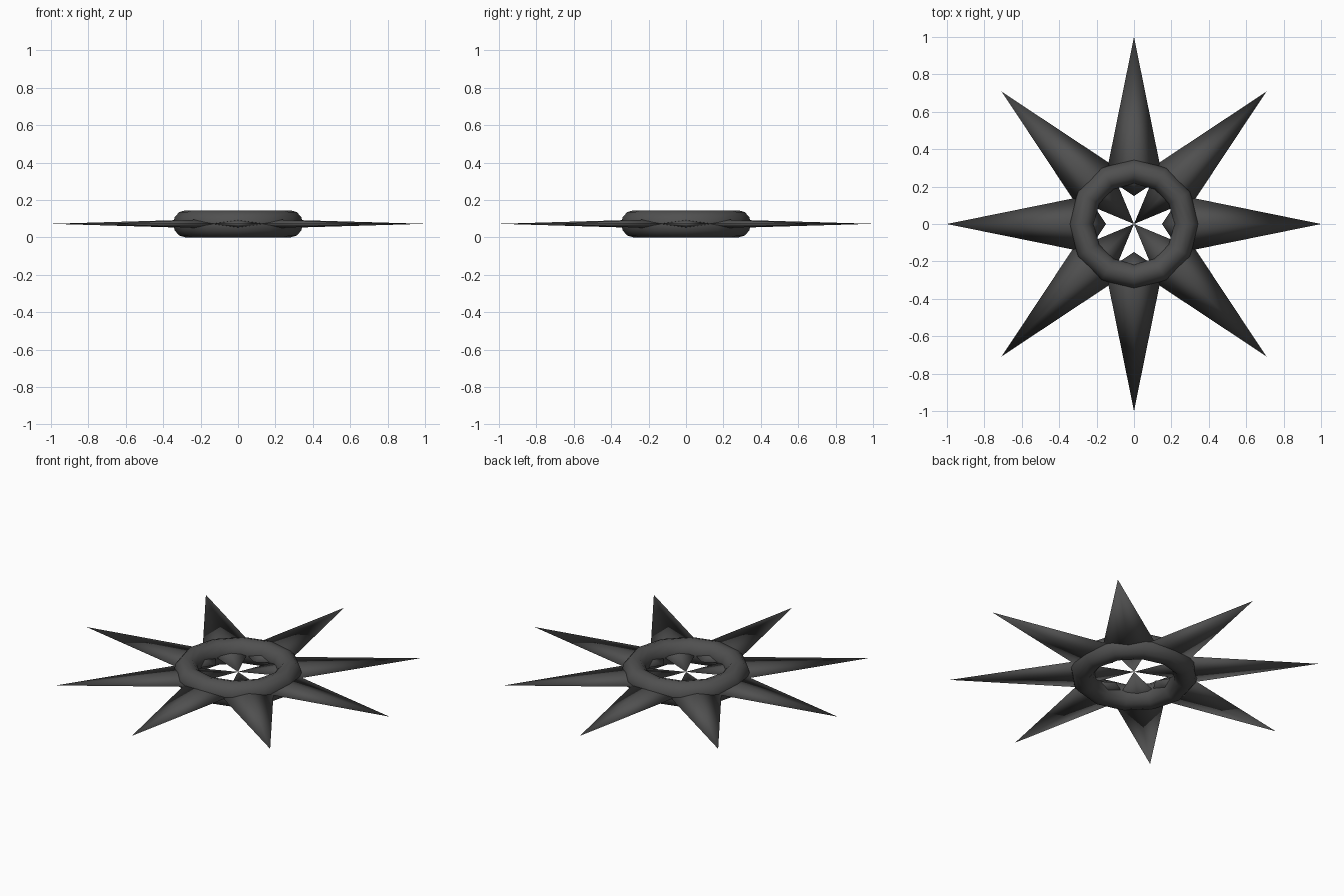
import bpy, bmesh, math
from mathutils import Matrix

if "Cube" in bpy.data.objects:
    bpy.data.objects.remove(bpy.data.objects["Cube"])

ZC = 0.0725

steel = bpy.data.materials.new("dark_steel")
steel.diffuse_color = (0.08, 0.08, 0.08, 1)
steel.use_nodes = True
steel.node_tree.nodes["Principled BSDF"].inputs["Base Color"].default_value = steel.diffuse_color


def blade(name, angle, inner, wide_r, half_w, half_t):
    """Flat kite-shaped blade with a shallow ridge on both faces."""
    bm = bmesh.new()
    tip = bm.verts.new((1.0, 0, 0))
    left = bm.verts.new((wide_r, half_w, 0))
    root = bm.verts.new((inner, 0, 0))
    right = bm.verts.new((wide_r, -half_w, 0))
    rim = [tip, left, root, right]
    for s in (1, -1):
        ridge = bm.verts.new((wide_r, 0, s * half_t))
        for i in range(4):
            bm.faces.new((rim[i], rim[(i + 1) % 4], ridge))
    bmesh.ops.recalc_face_normals(bm, faces=bm.faces)
    for f in bm.faces:
        f.smooth = True
    bm.transform(Matrix.Translation((0, 0, ZC)) @ Matrix.Rotation(angle, 4, 'Z'))
    me = bpy.data.meshes.new(name)
    bm.to_mesh(me)
    bm.free()
    me.materials.append(steel)
    bpy.context.collection.objects.link(bpy.data.objects.new(name, me))


for k in range(4):
    a = k * math.pi / 2
    # straight blades stop short of the middle
    blade(f"straight_blade_{k + 1}", a, 0.15, 0.25, 0.152, 0.022)
    # diagonal blades meet in the middle
    blade(f"diagonal_blade_{k + 1}", a + math.pi / 4, 0.0, 0.33, 0.136, 0.022)

# central ring
bpy.ops.mesh.primitive_torus_add(major_segments=12, minor_segments=12,
                                 major_radius=0.281, minor_radius=0.066,
                                 location=(0, 0, ZC))
ring = bpy.context.object
ring.name = "centre_ring"
ring.scale.z = ZC / 0.066
bpy.ops.object.shade_smooth()
ring.data.materials.append(steel)
